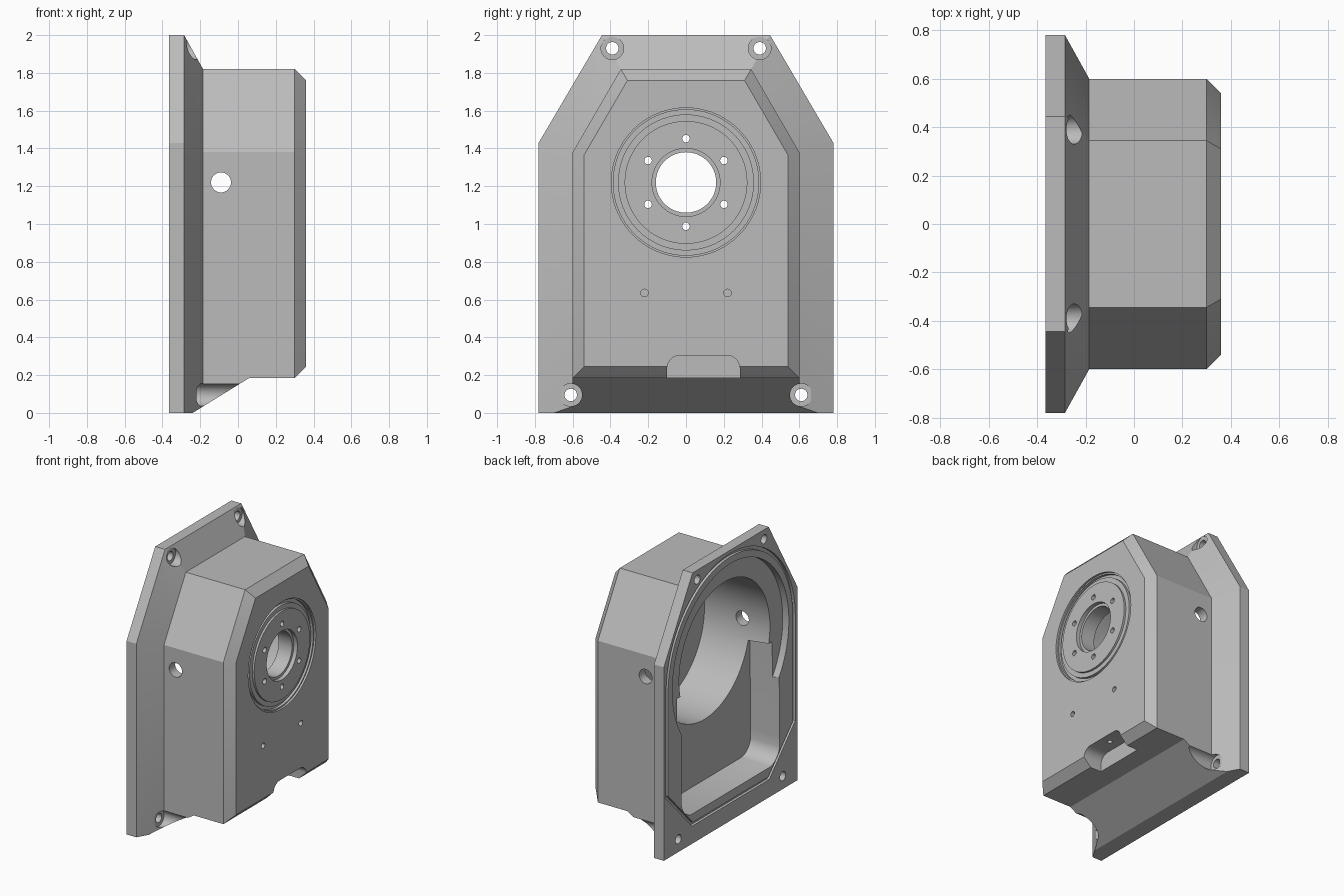
import bpy, bmesh, math
from mathutils import Vector

old = bpy.data.objects.get("Cube")
if old:
    bpy.data.objects.remove(old)

grey = bpy.data.materials.new("cast_grey")
grey.use_nodes = True
grey.diffuse_color = (0.5, 0.5, 0.5, 1)
grey.node_tree.nodes["Principled BSDF"].inputs["Base Color"].default_value = (0.5, 0.5, 0.5, 1)

BORE_Z = 1.22


def loft(name, rings):
    """Solid skin through rings of equal point count, capped at both ends."""
    bm = bmesh.new()
    loops = [[bm.verts.new(p) for p in ring] for ring in rings]
    n = len(loops[0])
    for a, b in zip(loops, loops[1:]):
        for i in range(n):
            j = (i + 1) % n
            bm.faces.new((a[i], a[j], b[j], b[i]))
    bm.faces.new(loops[0])
    bm.faces.new(loops[-1])
    bmesh.ops.recalc_face_normals(bm, faces=bm.faces)
    mesh = bpy.data.meshes.new(name)
    bm.to_mesh(mesh)
    bm.free()
    mesh.materials.append(grey)
    obj = bpy.data.objects.new(name, mesh)
    bpy.context.scene.collection.objects.link(obj)
    return obj


def place(axis, u, v, w):
    """Profile point (u, v) at distance w along the axis."""
    return {"x": (w, u, v), "y": (u, w, v), "z": (u, v, w)}[axis]


def prism(name, points, start, end, axis="x"):
    return loft(name, [[place(axis, u, v, w) for u, v in points] for w in (start, end)])


def arc(u, v, r, a0, a1, steps):
    angles = [math.radians(a0 + (a1 - a0) * i / steps) for i in range(steps + 1)]
    return [(u + r * math.cos(a), v + r * math.sin(a)) for a in angles]


def rod(name, u, v, r, start, end, axis="x", sides=32):
    return prism(name, arc(u, v, r, 0, 360, sides)[:-1], start, end, axis)


def cut(target, cutter):
    cutter.hide_render = True
    mod = target.modifiers.new("cut", "BOOLEAN")
    mod.operation = "DIFFERENCE"
    mod.solver = "EXACT"
    mod.object = cutter
    bpy.context.view_layer.update()
    graph = bpy.context.evaluated_depsgraph_get()
    result = bpy.data.meshes.new_from_object(target.evaluated_get(graph))
    target.modifiers.clear()
    target.data = result
    bpy.data.objects.remove(cutter)


def ring_cutter(outer, inner, start, end):
    ring = rod("ring_cutter", 0, BORE_Z, outer, start, end, sides=72)
    cut(ring, rod("ring_core", 0, BORE_Z, inner, start - 0.1, end + 0.1, sides=72))
    return ring


# Flange, sloped shoulder, body and front chamfer in one loft
def outline(x, side, shoulder, top_half, top):
    half = [(side, 0), (side, shoulder), (top_half, top)]
    pts = half + [(-y, z) for y, z in reversed(half)]
    return [(x, y, z) for y, z in pts]


housing = loft("gear_housing", [
    outline(-0.365, 0.78, 1.43, 0.445, 2.0),
    outline(-0.285, 0.78, 1.43, 0.445, 2.0),
    outline(-0.185, 0.6, 1.38, 0.345, 1.82),
    outline(0.3, 0.6, 1.38, 0.345, 1.82),
    outline(0.36, 0.54, 1.365, 0.31, 1.76),
])

# Sloped underside and lower front chamfer
under = [(-0.565, -0.2), (-0.24, 0), (0.06, 0.185), (0.3, 0.185), (0.5, 0.385), (0.5, -0.2)]
cut(housing, prism("underside_cutter", under, -1, 1, "y"))

# Rear cavity: shallow round recess, lower pocket, deep round chamber
cut(housing, rod("recess_cutter", 0, BORE_Z, 0.68, -0.5, -0.315, sides=96))
half = arc(0.44, 0.35, 0.13, -80, -10, 8) + [(0.57, 0.4), (0.56, 1.1)]
pocket = half + [(-y, z) for y, z in reversed(half)]
cut(housing, loft("pocket_cutter", [
    [(x, y * s, 0.66 + (z - 0.66) * s) for y, z in pocket] for x, s in ((-0.5, 1.04), (-0.15, 0.95))
]))
cut(housing, rod("chamber_cutter", 0, BORE_Z, 0.53, -0.5, 0.22, sides=96))


# Seal groove around the rear opening
def arch(r, inset):
    return ([(-0.45 + inset / 3, 0.13 + inset), (0.45 - inset / 3, 0.13 + inset), (r, 0.45 + inset / 3)]
            + arc(0, BORE_Z, r, 0, 180, 64) + [(-r, 0.45 + inset / 3)])


groove = prism("groove_cutter", arch(0.755, 0), -0.5, -0.345)
cut(groove, prism("groove_core", arch(0.73, 0.025), -0.6, 0))
cut(housing, groove)

# Bearing seat: stepped rim, ring grooves and stepped bore
cut(housing, ring_cutter(0.395, 0.325, 0.345, 0.5))
cut(housing, ring_cutter(0.385, 0.36, 0.325, 0.5))
cut(housing, rod("bore_step_cutter", 0, BORE_Z, 0.18, 0.33, 0.5, sides=64))
cut(housing, rod("bore_cutter", 0, BORE_Z, 0.16, 0.1, 0.5, sides=64))
for y, z in arc(0, BORE_Z, 0.232, 30, 330, 5):
    cut(housing, rod("bolt_cutter", y, z, 0.02, 0.1, 0.5, sides=16))

# Corner bolt holes with spot faces, and the small front holes
for side in (-1, 1):
    for y, z, floor in ((0.39, 1.93, -0.28), (0.61, 0.095, -0.22)):
        cut(housing, rod("corner_hole_cutter", side * y, z, 0.033, -0.5, 0))
        cut(housing, rod("spot_face_cutter", side * y, z, 0.06, floor, 0.3))
    cut(housing, rod("front_hole_cutter", side * 0.22, 0.635, 0.02, 0.28, 0.5, sides=16))

# Cross holes through both side walls
cut(housing, rod("cross_hole_cutter", -0.09, BORE_Z, 0.053, -1, 1, "y"))

# Rounded notch under the front face with a small hole in its ceiling
notch = [(-0.1, 0.1), (0.285, 0.1)] + arc(0.215, 0.235, 0.07, 0, 90, 8) + arc(-0.03, 0.235, 0.07, 90, 180, 8)
cut(housing, prism("notch_cutter", notch, 0.21, 0.5))
cut(housing, rod("notch_hole_cutter", 0.29, 0.09, 0.018, 0.25, 0.4, "z", 16))

# Smooth round walls, sharp edges
bpy.ops.object.select_all(action="DESELECT")
housing.select_set(True)
bpy.context.view_layer.objects.active = housing
bpy.ops.object.shade_smooth_by_angle(angle=math.radians(25))
